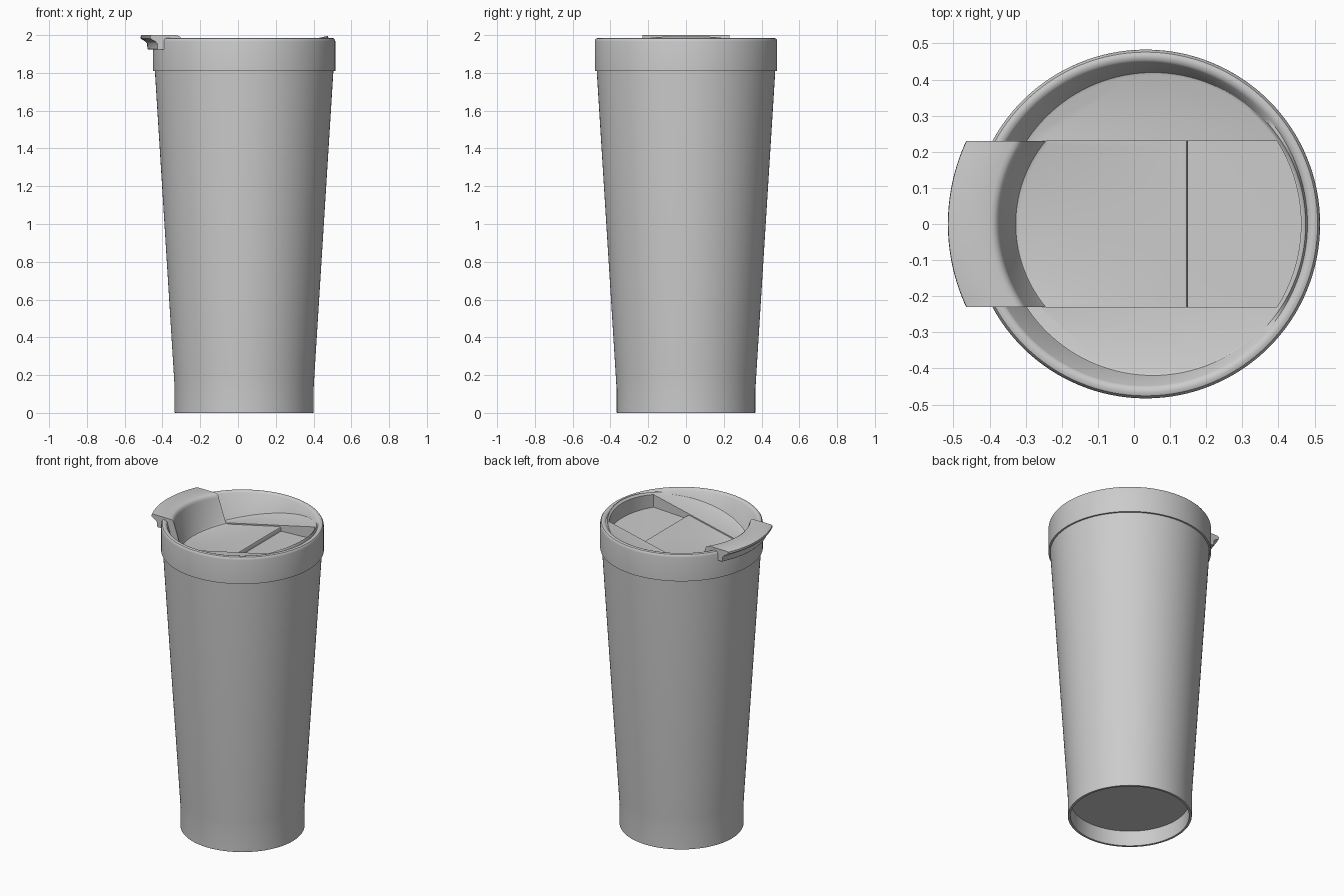
import bpy, bmesh
from math import cos, sin, tau, sqrt, radians

if "Cube" in bpy.data.objects:
    bpy.data.objects.remove(bpy.data.objects["Cube"])

CX = 0.0325          # axis of the cup (the tab sticks out at -x)
HALF = 0.23          # half width of the sliding flap
SEG = 128


def floor_z(x):
    """Tilted lid floor, low on the drinking side."""
    return 1.80 + 0.225 * (x + 0.35)


def finish(name, bm):
    bmesh.ops.recalc_face_normals(bm, faces=bm.faces[:])
    mesh = bpy.data.meshes.new(name)
    bm.to_mesh(mesh)
    bm.free()
    obj = bpy.data.objects.new(name, mesh)
    bpy.context.collection.objects.link(obj)
    return obj


def smooth(obj, angle=32):
    bpy.ops.object.select_all(action='DESELECT')
    obj.select_set(True)
    bpy.context.view_layer.objects.active = obj
    bpy.ops.object.shade_smooth_by_angle(angle=radians(angle))


def lathe(name, profile, cap_end):
    """Rings of (radius, z); an entry may be a function of the angle."""
    bm = bmesh.new()
    rings = []
    for p in profile:
        ring = []
        for i in range(SEG):
            a = tau * i / SEG
            r, z = p(a) if callable(p) else p
            ring.append(bm.verts.new((CX + r * cos(a), r * sin(a), z)))
        rings.append(ring)
    for lo, hi in zip(rings, rings[1:]):
        for i in range(SEG):
            j = (i + 1) % SEG
            bm.faces.new((lo[i], lo[j], hi[j], hi[i]))
    bm.faces.new(rings[0])
    if cap_end:
        bm.faces.new(rings[-1])
    return finish(name, bm)


def sweep(name, section, steps=32):
    """Closed cross-sections section(y) joined across the flap width."""
    bm = bmesh.new()
    loops = []
    for k in range(steps + 1):
        y = -HALF + 2 * HALF * k / steps
        loops.append([bm.verts.new((x, y, z)) for x, z in section(y)])
    n = len(loops[0])
    for a, b in zip(loops, loops[1:]):
        for i in range(n):
            j = (i + 1) % n
            bm.faces.new((a[i], a[j], b[j], b[i]))
    bm.faces.new(loops[0])
    bm.faces.new(loops[-1])
    return finish(name, bm)


def left(r, y):
    return CX - sqrt(r * r - y * y)


# Tapered body with a recessed underside
body = lathe("cup_body", [(0.352, 0.10), (0.352, 0.0), (0.366, 0.0), (0.368, 0.003),
                          (0.368, 0.13), (0.372, 0.2), (0.472, 1.80), (0.472, 1.815)], False)
smooth(body)


# Lid: rounded rim, drafted inner wall, tilted floor
def wall(dr, dz):
    def ring(a):
        r = 0.42 + 0.02 * cos(a)
        return r + dr, floor_z(CX + (r + dr) * cos(a)) + dz
    return ring


lid = lathe("lid", [(0.44, 1.70), (0.462, 1.805), (0.462, 1.81), (0.483, 1.81), (0.483, 1.965),
                    (0.481, 1.975), (0.476, 1.982), (0.468, 1.985), (0.460, 1.984),
                    (0.453, 1.981), (0.448, 1.976),
                    wall(0.003, 0.010), wall(-0.001, 0.003), wall(-0.008, 0.0)], True)


# Channel for the sliding flap, cut into the lid floor
def channel(y):
    xl, xr = left(0.37, y), CX + sqrt(0.43 ** 2 - y * y)
    return [(xl, floor_z(xl) - 0.03), (0.10, 1.872), (xr, 1.886), (xr, 2.1), (xl, 2.1)]


cutter = sweep("channel_cutter", channel)
cutter.hide_render = True
mod = lid.modifiers.new("channel", 'BOOLEAN')
mod.operation = 'DIFFERENCE'
mod.solver = 'EXACT'
mod.object = cutter
bpy.context.view_layer.objects.active = lid
bpy.ops.object.modifier_apply(modifier=mod.name)
bpy.data.objects.remove(cutter, do_unlink=True)
smooth(lid)


# Flap: floor plate, wall lining, and thumb tab hooked over the rim
def flap(y):
    def top(x):
        return floor_z(x) - 0.008
    x0, x1 = left(0.35, y), left(0.366, y)
    pts = [(0.15, 1.865), (0.15, top(0.15) - 0.014), (0.146, top(0.15) - 0.005),
           (0.136, top(0.136)), (x0, top(x0)), (left(0.360, y), top(x1) + 0.006),
           (x1, top(x1) + 0.018)]
    tab = [(0.405, 1.975), (0.409, 1.990), (0.420, 1.998), (0.430, 2.0), (0.541, 2.0),
           (0.547, 1.996), (0.548, 1.984), (0.543, 1.978), (0.522, 1.966), (0.514, 1.955),
           (0.512, 1.927), (0.509, 1.924), (0.475, 1.924), (0.46, 1.90), (0.455, 1.80)]
    pts += [(left(r, y), z) for r, z in tab]
    xb = left(0.40, y)
    return pts + [(xb, floor_z(xb) - 0.06), (0.10, 1.85)]


smooth(sweep("sliding_flap", flap), 40)
